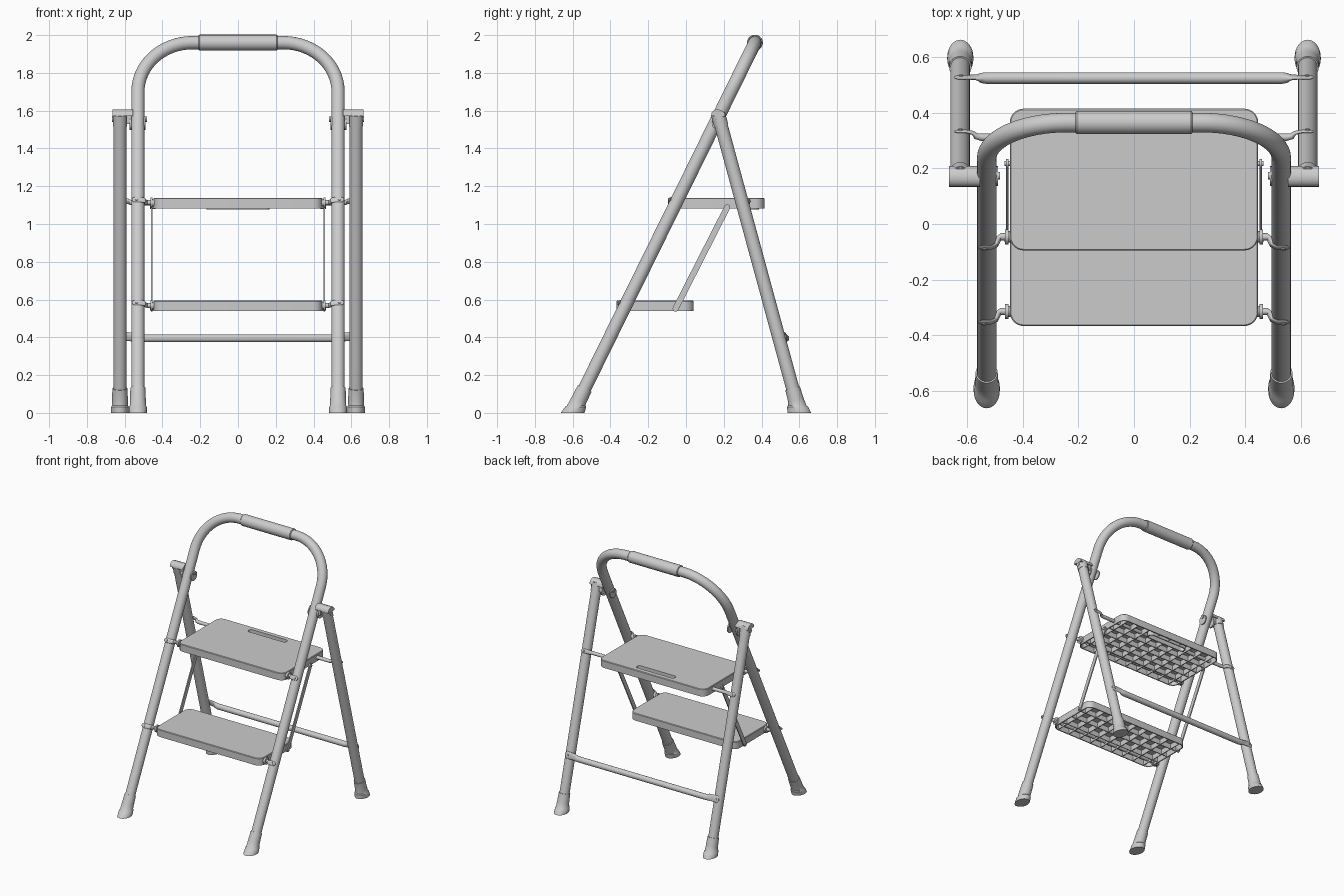
import bpy, bmesh, math
from mathutils import Vector as V

if "Cube" in bpy.data.objects:
    bpy.data.objects.remove(bpy.data.objects["Cube"])

X = V((1, 0, 0))


def make(name, parts, angle=35):
    """One object from lofts; each part is (rings, closed)."""
    bm = bmesh.new()
    for rings, closed in parts:
        loops = [[bm.verts.new(p) for p in r] for r in rings]
        n = len(loops[0])
        pairs = list(zip(loops, loops[1:] + loops[:1]))
        for a, b in pairs if closed else pairs[:-1]:
            for i in range(n):
                j = (i + 1) % n
                bm.faces.new((a[i], a[j], b[j], b[i]))
        if not closed:
            bm.faces.new(loops[0])
            bm.faces.new(loops[-1])
    bmesh.ops.recalc_face_normals(bm, faces=bm.faces[:])
    me = bpy.data.meshes.new(name)
    bm.to_mesh(me)
    bm.free()
    ob = bpy.data.objects.new(name, me)
    bpy.context.collection.objects.link(ob)
    bpy.ops.object.select_all(action='DESELECT')
    ob.select_set(True)
    bpy.context.view_layer.objects.active = ob
    bpy.ops.object.shade_smooth_by_angle(angle=math.radians(angle))
    return ob


def ring(c, u, v, n=24):
    return [V(c) + u * math.cos(2 * math.pi * i / n) + v * math.sin(2 * math.pi * i / n) for i in range(n)]


def tube(path, radii, normal, n=24):
    """Sweep an ellipse: radii are (along normal, across normal) per point."""
    path = [V(p) for p in path]
    out = []
    for i, p in enumerate(path):
        t = (path[min(i + 1, len(path) - 1)] - path[max(i - 1, 0)]).normalized()
        u = (normal - t * normal.dot(t)).normalized()
        a, b = radii[i]
        out.append(ring(p, u * a, t.cross(u) * b, n))
    return out, False


def rod(a, b, r, n=20):
    d = V(b) - V(a)
    ref = X if abs(d.normalized().x) < 0.9 else V((0, 0, 1))
    return tube([a, b], [(r, r)] * 2, ref, n)


def box(x0, x1, y0, y1, z0, z1):
    return [[V((x, y, z)) for x, y in ((x0, y0), (x1, y0), (x1, y1), (x0, y1))] for z in (z0, z1)], False


def rrect(hx, y0, y1, r, z, inset=0.0):
    """Rounded rectangle loop centred on x = 0."""
    hx, y0, y1, r = hx - inset, y0 + inset, y1 - inset, max(r - inset, 0.004)
    out = []
    for k, (cx, cy) in enumerate(((hx - r, y1 - r), (r - hx, y1 - r), (r - hx, y0 + r), (hx - r, y0 + r))):
        for i in range(9):
            a = math.pi / 2 * (k + i / 8)
            out.append(V((cx + r * math.cos(a), cy + r * math.sin(a), z)))
    return out


# Leg axes: direction and outward surface normal
FD = V((0, 0.965, 1.96)).normalized()
FN = V((0, -FD.z, FD.y))
RD = V((0, -0.272, 1)).normalized()
RN = V((0, RD.z, -RD.y))


def front_at(x, z):
    return V((x, -0.6 + 0.4923 * z, z))


def rear_at(x, z):
    return V((x, 0.6 - 0.272 * z, z))


# Front frame: one bent tube
half = [front_at(0.53, 0.02), front_at(0.53, 1.0)]
for i in range(17):
    a = math.pi / 2 * i / 16
    half.append(front_at(0.24 + 0.29 * math.cos(a), 1.70 + 0.26 * math.sin(a)))
path = half + [V((-p.x, p.y, p.z)) for p in reversed(half)]
make("front_frame", [tube(path, [(0.035, 0.035)] * len(path), FN, 32)])

# Hand grip
top = front_at(0, 1.96)
make("hand_grip", [tube([top + X * x for x in (-0.21, -0.205, 0.205, 0.21)],
                        [(0.038, 0.038), (0.042, 0.042), (0.042, 0.042), (0.038, 0.038)], FN, 32)])


def foot(at, x, N):
    """Sleeve on the tube that flares into a flat level pad."""
    Y = V((0, 1, 0))
    r = [ring(at(x, z), X * q, N * q, 32) for z, q in ((0.13, 0.035), (0.13, 0.040), (0.068, 0.042))]
    # level rings turn the same way as the tilted ones
    s = Y if N.y > 0 else -Y
    r += [ring(at(x, z), X * a, s * b, 32) for z, a, b in ((0.038, 0.043, 0.049), (0.032, 0.047, 0.056),
                                                          (0.0, 0.047, 0.063))]
    return r, False


for side, sx in (("left", -1), ("right", 1)):
    # Rear leg and feet
    make("rear_leg_" + side, [tube([rear_at(sx * 0.625, 0.02), rear_at(sx * 0.625, 1.585)],
                                   [(0.035, 0.035)] * 2, X, 32)])
    make("front_foot_" + side, [foot(front_at, sx * 0.53, FN)])
    make("rear_foot_" + side, [foot(rear_at, sx * 0.625, RN)])

    # Hinge: arched cap over the rear leg, washers either side of the frame, bolt
    prof = ((0.133, 1.572), (0.135, 1.588), (0.145, 1.600), (0.160, 1.606), (0.178, 1.605),
            (0.195, 1.598), (0.205, 1.585), (0.208, 1.570))
    cap = [[V((sx * x, y, z)) for y, z in prof] for x in (0.555, 0.665)], False
    sleeve = tube([rear_at(sx * 0.625, 1.52), rear_at(sx * 0.625, 1.58)], [(0.038, 0.038)] * 2, X)
    washers = [rod((sx * a, 0.172, 1.533), (sx * b, 0.172, 1.533), 0.036)
               for a, b in ((0.489, 0.497), (0.563, 0.575))]
    web = box(*sorted((sx * 0.565, sx * 0.59)), 0.145, 0.2, 1.53, 1.59)
    bolt = rod((sx * 0.482, 0.174, 1.555), (sx * 0.666, 0.174, 1.555), 0.014)
    make("hinge_" + side, [cap, sleeve, web, bolt] + washers)

    # Diagonal link between the steps, with rounded ends
    a, b = V((sx * 0.456, 0.218, 1.088)), V((sx * 0.456, -0.055, 0.552))
    d = (a - b).normalized()
    e = V((0, -d.z, d.y))
    prof = []
    for c, s in ((a, 1), (b, -1)):
        prof += [c + (e * math.cos(t) + d * math.sin(t)) * 0.016 * s
                 for t in (math.pi * i / 8 for i in range(9))]
    link = [[p + X * o for p in prof] for o in (-0.004, 0.004)], False
    pins = [rod(p - X * sx * 0.02, p + X * sx * 0.01, 0.009) for p in (a, b)]
    make("step_link_" + side, [link] + pins)


def flat_rod(name, mid, end, hx, r, N, bend):
    """Round rod whose flattened ends lie on the leg surfaces."""
    x0, x1, x2 = bend
    pts, rad = [], []
    for x, f in ((x0, 0), (x0 * 0.4 + x1 * 0.6, 0.2), (x1, 0.75), (x2, 1), (hx - 0.012, 1), (hx, 1)):
        p = V(mid).lerp(V(end), f)
        pts.append(V((x, p.y, p.z)))
        rad.append((r + (0.005 - r) * f, r * (1 + 0.2 * f)))
    rad[-1] = (0.003, r * 0.6)
    pts = [V((-p.x, p.y, p.z)) for p in reversed(pts)] + pts
    rivets = [rod(V((s * (x2 + hx) / 2, end[1], end[2])) - N * 0.01,
                  V((s * (x2 + hx) / 2, end[1], end[2])) + N * 0.009, 0.008, 16) for s in (-1, 1)]
    make(name, [tube(pts, rad[::-1] + rad, N, 20)] + rivets)


# Cross rods: rear brace, rear step support, front step pivots
flat_rod("rear_brace", (0, 0.525, 0.395), rear_at(0, 0.395) + RN * 0.037, 0.645, 0.021, RN, (0.53, 0.565, 0.6))
flat_rod("rear_step_rod", (0, 0.312, 1.112), rear_at(0, 1.112) + RN * 0.037, 0.645, 0.013, RN, (0.55, 0.58, 0.605))
for name, z in (("upper", 1.113), ("lower", 0.568)):
    p = front_at(0, z)
    flat_rod(name + "_pivot_rod", p + V((0, 0.006, 0)), p + FN * 0.037, 0.56, 0.013, FN, (0.48, 0.495, 0.515))
    make(name + "_pivot_collars", [rod((s * a, p.y + 0.006, z), (s * b, p.y + 0.006, z), r)
                                   for s in (-1, 1) for a, b, r in ((0.435, 0.452, 0.02), (0.452, 0.464, 0.027))])


def step(name, y0, y1, z0, z1, rows, slot=None):
    """Hollow tread with a rib grid below and an optional hand slot."""
    o = (0.447, y0, y1, 0.05)
    w, t = 0.008, z1 - 0.012
    rings = [rrect(*o, z1, 0.004), rrect(*o, z1 - 0.004), rrect(*o, z0), rrect(*o, z0, w), rrect(*o, t, w)]
    if slot:
        h = (0.16, *slot, (slot[1] - slot[0]) / 2 - 0.001)
        rings = [rrect(*h, z1)] + rings + [rrect(*h, t, -w), rrect(*h, z0 - 0.006, -w), rrect(*h, z0 - 0.006)]
    parts = [(rings, bool(slot))]
    back = slot[0] - w if slot else y1 - 0.004
    for i in range(-4, 5):
        x = i * 0.0985
        ye = back if abs(x) < 0.165 else y1 - 0.004
        parts.append(box(x - 0.003, x + 0.003, y0 + 0.004, ye, z0 + 0.004, t + 0.002))
        if slot and abs(x) < 0.165:
            parts.append(box(x - 0.003, x + 0.003, slot[1] + w, y1 - 0.004, z0 + 0.004, t + 0.002))
    for j in range(1, rows):
        y = y0 + (back - y0) * j / rows
        parts.append(box(-0.443, 0.443, y - 0.003, y + 0.003, z0 + 0.004, t + 0.002))
    make(name, parts)


# Two treads, the upper one with a carrying slot
step("upper_step", -0.095, 0.415, 1.083, 1.138, 5, (0.338, 0.378))
step("lower_step", -0.367, 0.04, 0.54, 0.595, 4)
